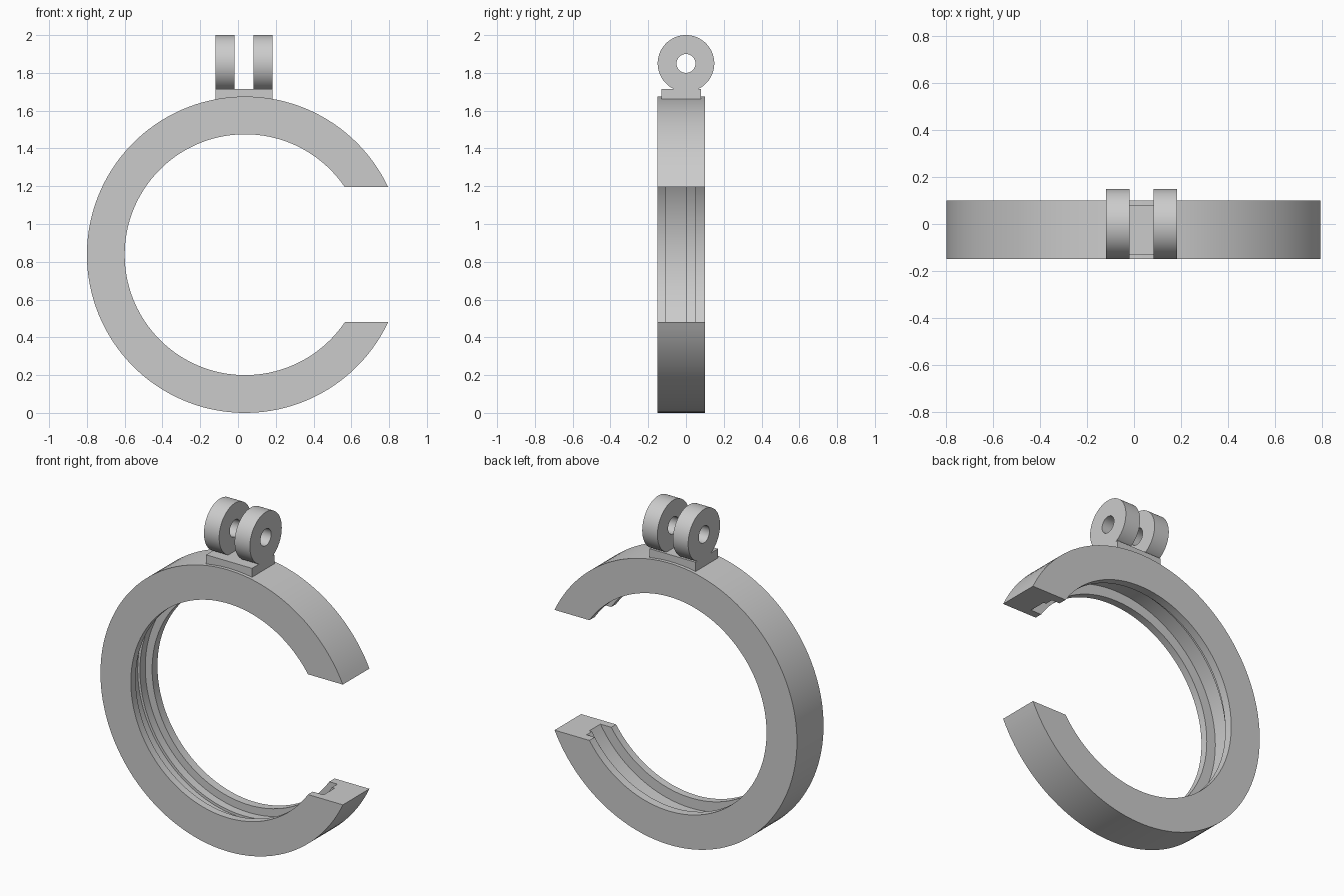
import bpy
import bmesh
import math
from mathutils import Matrix

cube = bpy.data.objects.get("Cube")
if cube:
    bpy.data.objects.remove(cube, do_unlink=True)

GREY = (0.6, 0.6, 0.6, 1.0)
grey = bpy.data.materials.new("plain grey")
grey.use_nodes = True
grey.diffuse_color = GREY
grey.node_tree.nodes["Principled BSDF"].inputs["Base Color"].default_value = GREY


def finish(name, bm):
    """Turn a bmesh into a shaded, coloured object."""
    bmesh.ops.recalc_face_normals(bm, faces=bm.faces)
    mesh = bpy.data.meshes.new(name)
    bm.to_mesh(mesh)
    bm.free()
    mesh.materials.append(grey)
    obj = bpy.data.objects.new(name, mesh)
    bpy.context.collection.objects.link(obj)
    bpy.ops.object.select_all(action="DESELECT")
    obj.select_set(True)
    bpy.context.view_layer.objects.active = obj
    bpy.ops.object.shade_smooth_by_angle(angle=math.radians(30))
    return obj


def sweep(name, profile, matrix, steps, half_gap=0.0):
    """Sweep (radius, y) points about y; half_gap leaves an opening
    on the +x side whose two ends are level."""
    bm = bmesh.new()
    is_open = half_gap > 0
    rows = []
    for i in range(steps + is_open):
        row = []
        for radius, y in profile:
            start = math.asin(half_gap / radius)
            a = start + (2 * math.pi - 2 * start) * i / steps
            row.append(bm.verts.new((radius * math.cos(a), y, radius * math.sin(a))))
        rows.append(row)
    count = len(profile)
    for i in range(steps):
        a, b = rows[i], rows[(i + 1) % len(rows)]
        for j in range(count):
            k = (j + 1) % count
            bm.faces.new((a[j], a[k], b[k], b[j]))
    if is_open:
        bm.faces.new(rows[0])
        bm.faces.new(rows[-1])
    bm.transform(matrix)
    return finish(name, bm)


# Open clamp ring with a stepped groove between two inner lips
OUTER, INNER = 0.8375, 0.6375
FRONT, BACK = -0.15, 0.10
ring_profile = [
    (OUTER, FRONT), (OUTER, BACK), (INNER, BACK), (INNER, 0.05),
    (INNER + 0.045, 0.05), (INNER + 0.045, 0.0),
    (INNER + 0.06, 0.0), (INNER + 0.06, -0.105),
    (INNER, -0.105), (INNER, FRONT),
]
sweep("clamp_ring", ring_profile, Matrix.Translation((0.0375, 0, OUTER)), 112, 0.3575)

# Base plate under the lugs, sunk into the ring
MOUNT_X = 0.032
bm = bmesh.new()
bmesh.ops.create_cube(bm, size=1, matrix=Matrix.Translation((MOUNT_X, -0.025, 1.675))
                      @ Matrix.Diagonal((0.302, 0.21, 0.08, 1)))
finish("mount_plate", bm)

# Pair of round hinge lugs with bolt holes
lug_profile = [(0.15, -0.05), (0.15, 0.05), (0.05, 0.05), (0.05, -0.05)]
for side, label in ((-1, "right"), (1, "left")):
    place = Matrix.Translation((MOUNT_X + side * 0.101, 0, 1.85))
    sweep("hinge_lug_" + label, lug_profile, place @ Matrix.Rotation(math.pi / 2, 4, "Z"), 64)
